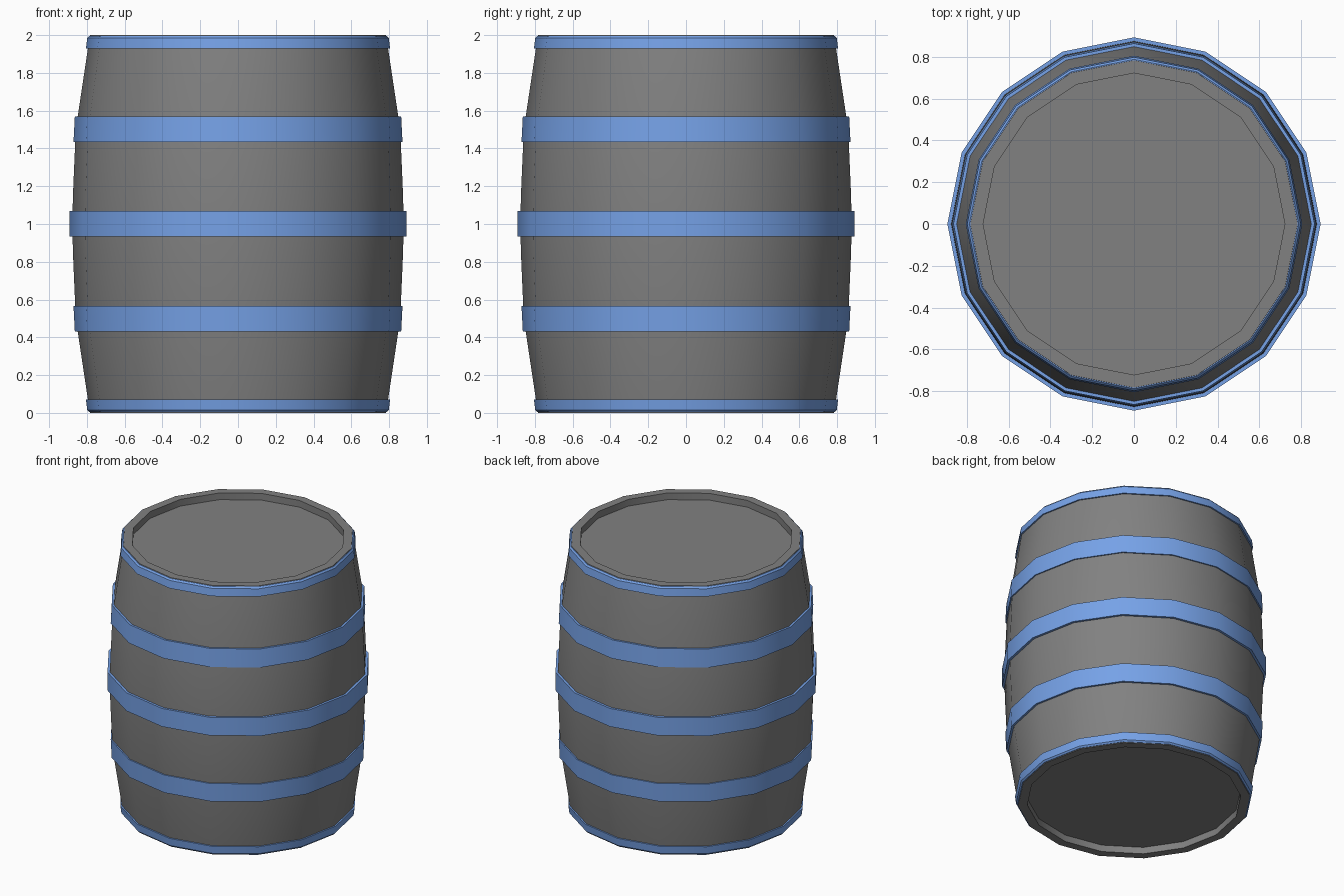
import bpy
import bmesh
from math import radians, tau

if "Cube" in bpy.data.objects:
    bpy.data.objects.remove(bpy.data.objects["Cube"], do_unlink=True)

SIDES = 16


def make_material(name, rgb):
    mat = bpy.data.materials.new(name)
    mat.use_nodes = True
    mat.diffuse_color = (*rgb, 1)
    mat.node_tree.nodes["Principled BSDF"].inputs["Base Color"].default_value = (*rgb, 1)
    return mat


def lathe(name, profile, mat, closed=False):
    """Spin a (radius, height) profile around the z axis."""
    bm = bmesh.new()
    verts = [bm.verts.new((r, 0, z)) for r, z in profile]
    pairs = list(zip(verts, verts[1:]))
    if closed:
        pairs.append((verts[-1], verts[0]))
    edges = [bm.edges.new(p) for p in pairs]
    bmesh.ops.spin(bm, geom=verts + edges, cent=(0, 0, 0), axis=(0, 0, 1),
                   angle=tau, steps=SIDES, use_duplicate=False)
    bmesh.ops.remove_doubles(bm, verts=bm.verts[:], dist=0.0005)
    bmesh.ops.recalc_face_normals(bm, faces=bm.faces[:])
    mesh = bpy.data.meshes.new(name)
    bm.to_mesh(mesh)
    bm.free()
    mesh.materials.append(mat)
    obj = bpy.data.objects.new(name, mesh)
    bpy.context.collection.objects.link(obj)
    bpy.ops.object.select_all(action="DESELECT")
    obj.select_set(True)
    bpy.context.view_layer.objects.active = obj
    bpy.ops.object.shade_smooth_by_angle(angle=radians(30))
    return obj


def flip(profile):
    """Mirror a profile about the middle height of the barrel."""
    return [(r, 2 - z) for r, z in reversed(profile)]


grey = make_material("grey_wood", (0.22, 0.22, 0.22))
blue = make_material("blue_hoop", (0.18, 0.36, 0.80))

# Barrel body: bulging staves with a recessed lid at each end
upper = [(0.877, 1.0), (0.874, 1.15), (0.859, 1.5), (0.79, 1.96), (0.783, 2.0),
         (0.722, 2.0), (0.722, 1.95), (0, 1.95)]
lathe("barrel_body", flip(upper)[:-1] + upper, grey)

# Middle hoop
lathe("middle_hoop", [(0.87, 0.935), (0.893, 0.935), (0.893, 1.07), (0.87, 1.07)],
      blue, closed=True)

# Quarter hoops and end hoops, mirrored top to bottom
quarter = [(0.84, 1.433), (0.871, 1.433), (0.864, 1.568), (0.84, 1.568)]
end = [(0.775, 1.93), (0.805, 1.93), (0.798, 1.985), (0.788, 1.996), (0.775, 1.996)]
for name, profile in (("quarter_hoop", quarter), ("end_hoop", end)):
    lathe("upper_" + name, profile, blue, closed=True)
    lathe("lower_" + name, flip(profile), blue, closed=True)
